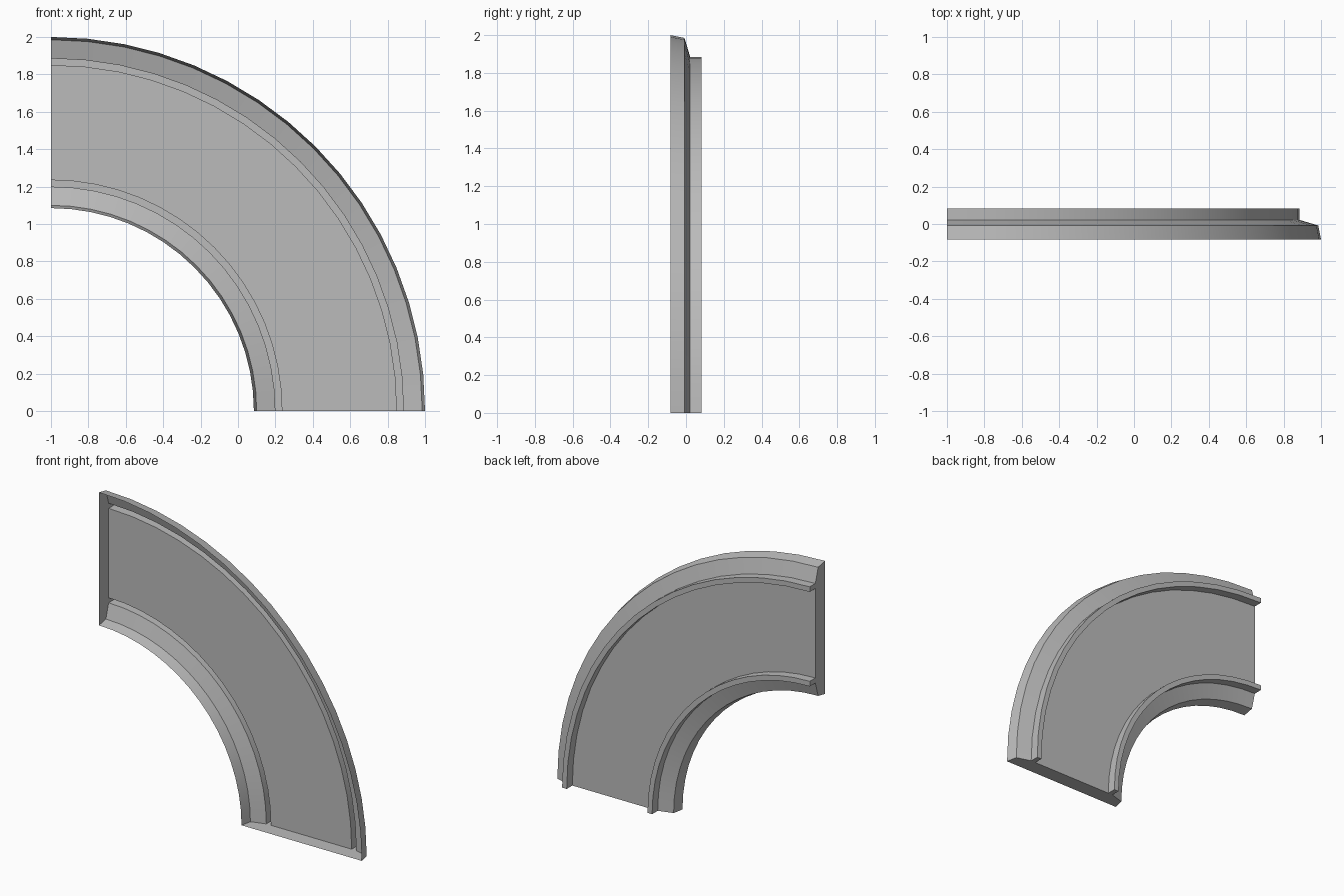
import bpy, bmesh, math
from mathutils import Vector, Matrix

cube = bpy.data.objects.get("Cube")
if cube:
    bpy.data.objects.remove(cube, do_unlink=True)

grey = bpy.data.materials.new("plain grey")
grey.use_nodes = True
grey.diffuse_color = (0.5, 0.5, 0.5, 1)
grey.node_tree.nodes["Principled BSDF"].inputs["Base Color"].default_value = (0.5, 0.5, 0.5, 1)

CENTRE = Vector((-1, 0, 0))
MID = 1.5425      # radius of the channel's centre line
SEGMENTS = 16

# Half cross-section (distance from centre line, depth): rim, slope, hollow rail, floor
half = [(0.4575, -0.083), (0.4425, -0.008), (0.3425, 0.022),
        (0.3425, 0.083), (0.3075, 0.083), (0.3075, 0.022)]
profile = [(MID - d, y) for d, y in half] + [(MID + d, y) for d, y in reversed(half)]


def add_object(name, bm):
    mesh = bpy.data.meshes.new(name)
    bm.to_mesh(mesh)
    bm.free()
    mesh.materials.append(grey)
    obj = bpy.data.objects.new(name, mesh)
    bpy.context.collection.objects.link(obj)
    return obj


def profile_verts(bm):
    return [bm.verts.new(CENTRE + Vector((r, y, 0))) for r, y in profile]


# Curved channel, open at the front
bm = bmesh.new()
verts = profile_verts(bm)
edges = [bm.edges.new(pair) for pair in zip(verts, verts[1:])]
bmesh.ops.spin(bm, geom=verts + edges, cent=CENTRE, axis=(0, 1, 0),
               angle=-math.pi / 2, steps=SEGMENTS)
bmesh.ops.recalc_face_normals(bm, faces=bm.faces)
bm.normal_update()
floor = max(bm.faces, key=lambda f: f.calc_area())
if floor.normal.y < 0:
    bmesh.ops.reverse_faces(bm, faces=bm.faces)
channel = add_object("curved_channel", bm)

# Thin walls closing both ends
for name, angle, outward in (("lower_end_wall", 0, Vector((0, 0, -1))),
                             ("upper_end_wall", -math.pi / 2, Vector((-1, 0, 0)))):
    bm = bmesh.new()
    face = bm.faces.new(profile_verts(bm))
    bmesh.ops.rotate(bm, verts=bm.verts, cent=CENTRE,
                     matrix=Matrix.Rotation(angle, 3, "Y"))
    bm.normal_update()
    if face.normal.dot(outward) < 0:
        face.normal_flip()
    add_object(name, bm)

# Smooth along the curve, sharp across the profile
bpy.ops.object.select_all(action="DESELECT")
channel.select_set(True)
bpy.context.view_layer.objects.active = channel
bpy.ops.object.shade_smooth_by_angle(angle=math.radians(12))
